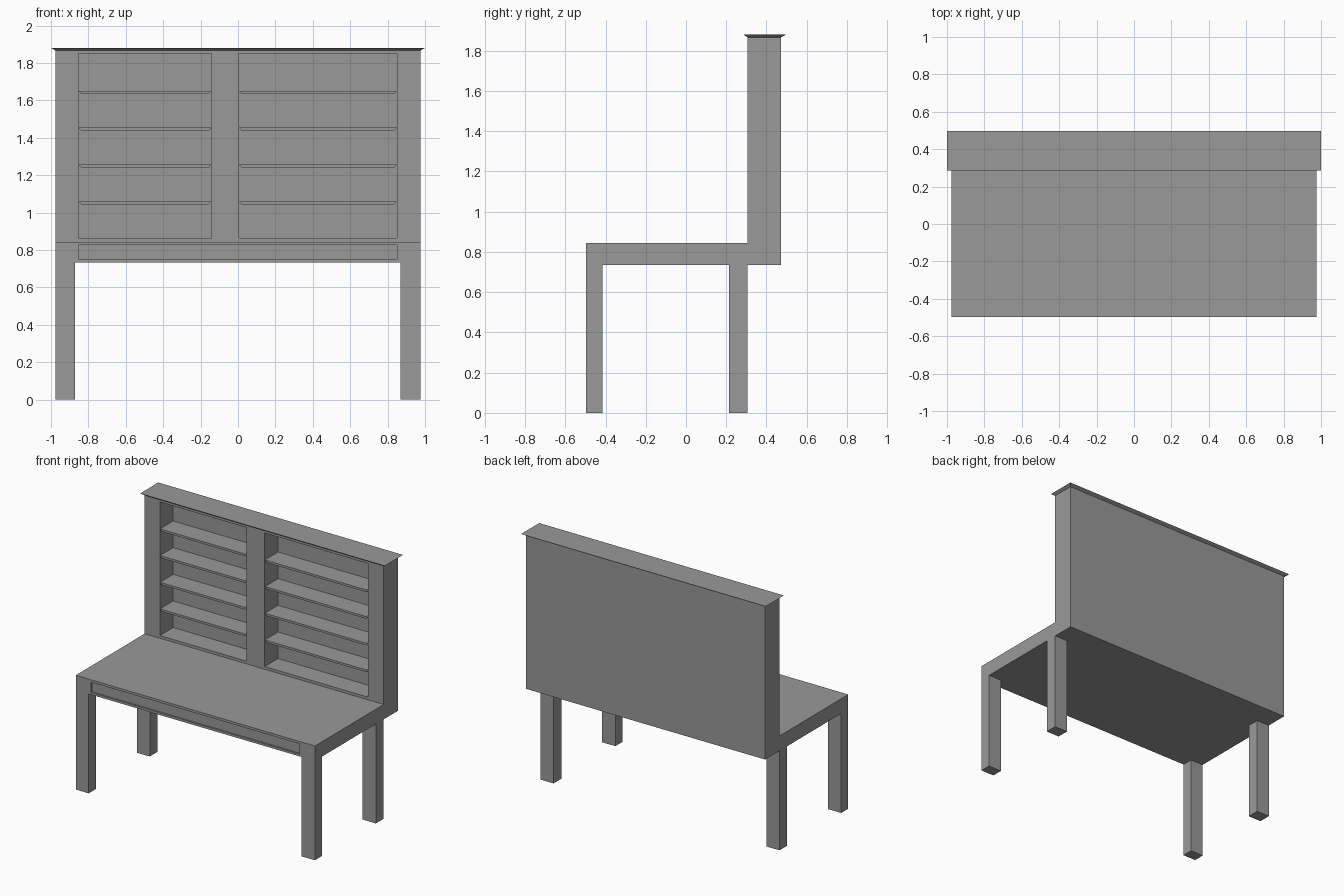
import bpy, bmesh

if "Cube" in bpy.data.objects:
    bpy.data.objects.remove(bpy.data.objects["Cube"])

# Dark grey finish shared by every part
finish = bpy.data.materials.new("dark_grey")
finish.diffuse_color = (0.32, 0.32, 0.32, 1)
finish.use_nodes = True
finish.node_tree.nodes["Principled BSDF"].inputs["Base Color"].default_value = finish.diffuse_color


def new_object(name, bm):
    bmesh.ops.recalc_face_normals(bm, faces=bm.faces)
    mesh = bpy.data.meshes.new(name)
    bm.to_mesh(mesh)
    bm.free()
    mesh.materials.append(finish)
    obj = bpy.data.objects.new(name, mesh)
    bpy.context.collection.objects.link(obj)
    return obj


def box(name, x, y, z, inset=(0, 0, 0)):
    """Box from ranges; inset = bottom taper at the sides, front and back."""
    bm = bmesh.new()
    rings = []
    for h, k in ((z[0], 1), (z[1], 0)):
        x0, x1 = x[0] + k * inset[0], x[1] - k * inset[0]
        y0, y1 = y[0] + k * inset[1], y[1] - k * inset[2]
        rings.append([bm.verts.new((a, b, h)) for a, b in
                      ((x0, y0), (x1, y0), (x1, y1), (x0, y1))])
    low, high = rings
    bm.faces.new(low)
    bm.faces.new(high)
    for i in range(4):
        j = (i + 1) % 4
        bm.faces.new((low[i], low[j], high[j], high[i]))
    return new_object(name, bm)


HALF = 0.977                      # half width of the body
FRONT, WALL, BACK = -0.498, 0.305, 0.472
UNDER, TOP, HEAD = 0.734, 0.844, 1.867

# Desk and hutch body: one side profile extruded across the width
profile = [(FRONT, UNDER), (BACK, UNDER), (BACK, HEAD),
           (WALL, HEAD), (WALL, TOP), (FRONT, TOP)]
bm = bmesh.new()
face = bm.faces.new([bm.verts.new((-HALF, y, z)) for y, z in profile])
ext = bmesh.ops.extrude_face_region(bm, geom=[face])
bmesh.ops.translate(bm, vec=(2 * HALF, 0, 0),
                    verts=[v for v in ext["geom"] if isinstance(v, bmesh.types.BMVert)])
body = new_object("desk_and_hutch_body", bm)

# Recesses: two shelf bays and the shallow drawer panel
bays = {"left": (-0.852, -0.143), "right": (0.005, 0.85)}
cutters = [box(f"{side}_bay_cutter", x, (WALL - 0.05, WALL + 0.155), (0.864, 1.85))
           for side, x in bays.items()]
cutters.append(box("drawer_cutter", (-0.852, 0.85), (FRONT - 0.05, FRONT + 0.012),
                   (0.751, 0.826)))
for cutter in cutters:
    mod = body.modifiers.new(cutter.name, 'BOOLEAN')
    mod.operation = 'DIFFERENCE'
    mod.solver = 'EXACT'
    mod.object = cutter
    cutter.hide_render = True
    cutter.hide_set(True)

# Shelves with upright fronts and bevelled ends
for side, x in bays.items():
    for i in range(4):
        z = 1.06 + i * 0.197
        box(f"{side}_shelf_{i + 1}", x, (WALL + 0.002, WALL + 0.155),
            (z - 0.016, z), (0.014, 0, 0))

# Flared cap on the hutch
box("hutch_cap", (-1, 1), (0.286, 0.498), (HEAD, 1.881), (0.023, 0.019, 0.026))

# Legs
for name, y in (("front", (FRONT, -0.416)), ("back", (0.214, WALL))):
    for side, x in (("left", (-HALF, -0.871)), ("right", (0.869, HALF))):
        box(f"{name}_{side}_leg", x, y, (0, UNDER))
